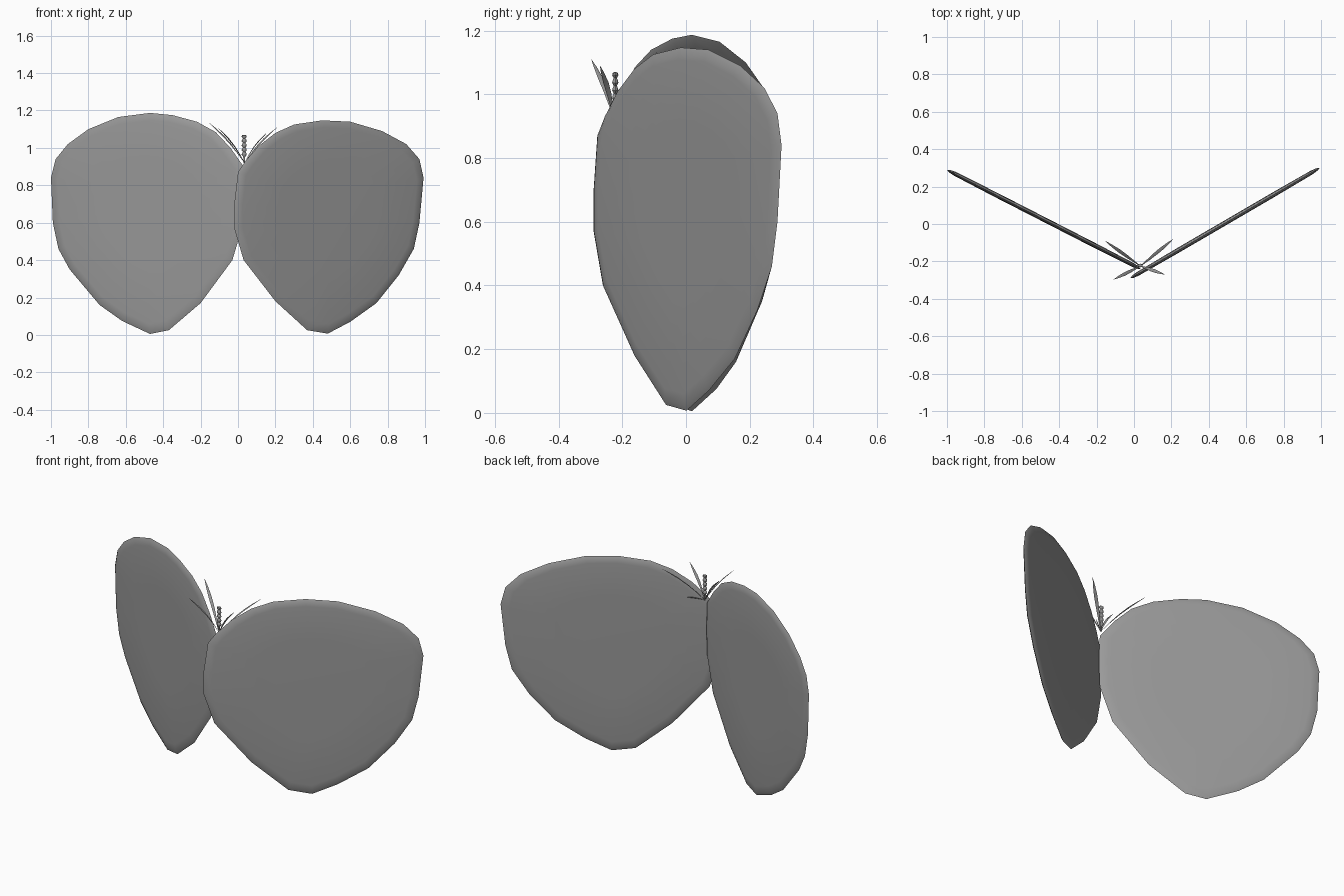
import bpy, bmesh, math
from mathutils import Vector

if "Cube" in bpy.data.objects:
    bpy.data.objects.remove(bpy.data.objects["Cube"])

grey = bpy.data.materials.new("mid_grey")
grey.diffuse_color = (0.32, 0.32, 0.32, 1)
grey.use_nodes = True
grey.node_tree.nodes["Principled BSDF"].inputs["Base Color"].default_value = grey.diffuse_color


def finish(name, bm, angle=60):
    bmesh.ops.recalc_face_normals(bm, faces=bm.faces)
    me = bpy.data.meshes.new(name)
    bm.to_mesh(me)
    bm.free()
    me.materials.append(grey)
    ob = bpy.data.objects.new(name, me)
    bpy.context.collection.objects.link(ob)
    bpy.ops.object.select_all(action='DESELECT')
    bpy.context.view_layer.objects.active = ob
    ob.select_set(True)
    bpy.ops.object.shade_smooth_by_angle(angle=math.radians(angle))
    return ob


def panel(name, outline, start, end):
    """Thin pillow-shaped plate standing upright on the line start-end."""
    a, b = Vector((*start, 0)), Vector((*end, 0))
    d = (b - a) / (b.x - a.x)
    n = d.cross(Vector((0, 0, 1))).normalized()
    pts = [a + d * (x - a.x) + Vector((0, 0, z)) for x, z in outline]
    mid = sum(pts, Vector()) / len(pts)
    bm = bmesh.new()
    # rings from front face, over the rim, to back face
    rings = [(0.5, 0.013), (0.92, 0.011), (0.975, 0.007), (1, 0),
             (0.975, -0.007), (0.92, -0.011), (0.5, -0.013)]
    loops = [[bm.verts.new(mid + (p - mid) * s + n * o) for p in pts] for s, o in rings]
    k = len(pts)
    for lo, hi in zip(loops, loops[1:]):
        for i in range(k):
            j = (i + 1) % k
            bm.faces.new((lo[i], lo[j], hi[j], hi[i]))
    bm.faces.new(loops[0])
    bm.faces.new(loops[-1][::-1])
    return finish(name, bm)


# two large rounded panels meeting in a V
panel("right_panel", [
    (-0.02, 0.57), (-0.02, 0.7), (0.0, 0.87), (0.04, 0.93), (0.11, 1.01), (0.2, 1.08),
    (0.3, 1.125), (0.45, 1.147), (0.6, 1.14), (0.77, 1.09), (0.9, 1.02), (0.97, 0.94),
    (0.992, 0.84), (0.97, 0.6), (0.94, 0.46), (0.86, 0.32), (0.74, 0.17), (0.6, 0.07),
    (0.48, 0.007), (0.37, 0.025), (0.2, 0.18), (0.03, 0.4)], (-0.02, -0.29), (0.992, 0.30))
panel("left_panel", [
    (0.03, 0.6), (0.035, 0.75), (0.03, 0.9), (-0.04, 1.0), (-0.12, 1.085), (-0.22, 1.14),
    (-0.35, 1.175), (-0.47, 1.187), (-0.64, 1.165), (-0.8, 1.10), (-0.91, 1.02),
    (-0.975, 0.94), (-1.0, 0.84), (-0.99, 0.6), (-0.96, 0.46), (-0.9, 0.35), (-0.74, 0.16),
    (-0.62, 0.075), (-0.47, 0.005), (-0.37, 0.025), (-0.2, 0.17), (-0.03, 0.4)],
    (0.035, -0.24), (-1.0, 0.29))


def blade(name, tip, width, bow=0.012):
    """Narrow pointed leaf, thin and slightly arched."""
    root, tip = Vector((0.035, -0.225, 0.92)), Vector(tip)
    axis = tip - root
    side = axis.cross(Vector((0, 0, 1))).normalized()
    up = side.cross(axis).normalized()
    bm = bmesh.new()
    rows = []
    for t, w in ((0, 0.2), (0.2, 0.5), (0.45, 0.9), (0.65, 1), (0.85, 0.6), (1, 0.04)):
        c = root + axis * t + up * bow * math.sin(math.pi * t)
        rows.append([bm.verts.new(c + side * width * w * u + up * 0.0025 * w * v)
                     for u, v in ((-0.5, 0), (0, 1), (0.5, 0), (0, -1))])
    for lo, hi in zip(rows, rows[1:]):
        for i in range(4):
            j = (i + 1) % 4
            bm.faces.new((lo[i], lo[j], hi[j], hi[i]))
    bm.faces.new(rows[0])
    bm.faces.new(rows[-1][::-1])
    return finish(name, bm)


# leaves fanning out of the joint
blade("leaf_front_left", (-0.11, -0.297, 1.11), 0.018)
blade("leaf_back_left", (-0.155, -0.09, 1.135), 0.018)
blade("leaf_back_right", (0.21, -0.08, 1.11), 0.018)
blade("leaf_front_right", (0.165, -0.27, 1.09), 0.018)
blade("leaf_low", (0.118, -0.165, 0.938), 0.005, 0.003)

# beaded flower spike
bm = bmesh.new()
prof = [(0.004, 0.92), (0.005, 0.95)]
for i in range(5):
    z = 0.955 + i * 0.024
    prof += [(0.007, z), (0.014, z + 0.009), (0.012, z + 0.016)]
prof.append((0.004, 1.07))
rows = [[bm.verts.new((0.033 + r * math.cos(k * math.tau / 8),
                       -0.222 + r * 0.7 * math.sin(k * math.tau / 8), z)) for k in range(8)]
        for r, z in prof]
for lo, hi in zip(rows, rows[1:]):
    for k in range(8):
        bm.faces.new((lo[k], lo[(k + 1) % 8], hi[(k + 1) % 8], hi[k]))
bm.faces.new(rows[0][::-1])
bm.faces.new(rows[-1])
finish("flower_spike", bm, 40)
